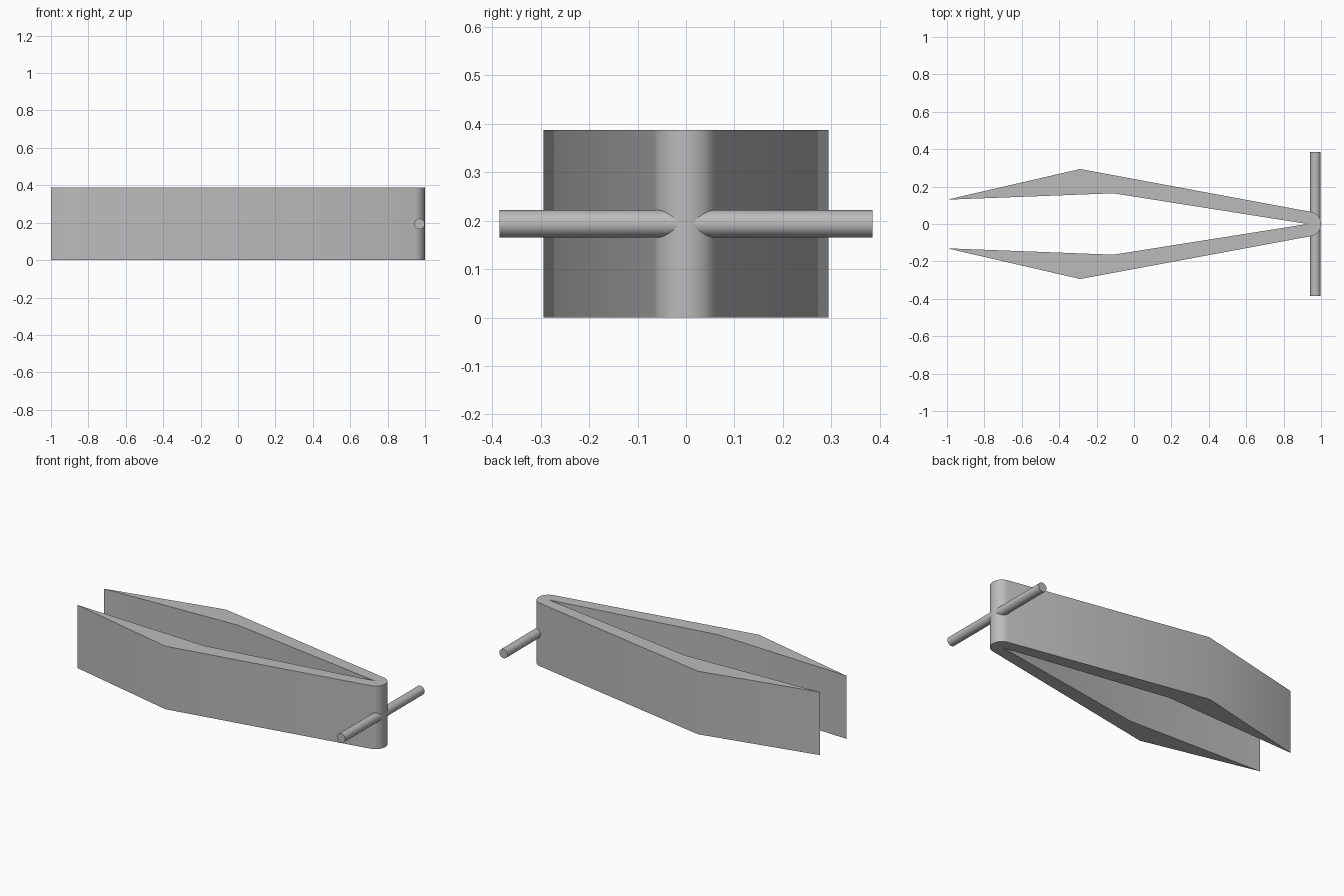
import bpy, bmesh, math

HEIGHT = 0.387
NOSE_X, NOSE_R = 0.934, 0.066

cube = bpy.data.objects.get("Cube")
if cube:
    bpy.data.objects.remove(cube, do_unlink=True)

steel = bpy.data.materials.new("grey_steel")
steel.use_nodes = True
grey = (0.5, 0.5, 0.5, 1)
steel.diffuse_color = grey
steel.node_tree.nodes["Principled BSDF"].inputs["Base Color"].default_value = grey


def finish(obj, name):
    obj.name = obj.data.name = name
    obj.data.materials.append(steel)
    bpy.ops.object.select_all(action='DESELECT')
    obj.select_set(True)
    bpy.context.view_layer.objects.active = obj
    bpy.ops.object.shade_smooth_by_angle(angle=math.radians(30))


# Folded body: half outline, mirrored across the y = 0 plane
tip = (-1.0, 0.13)
start = math.radians(79.5)
steps = 12
arc = [(NOSE_X + NOSE_R * math.cos(start * (1 - i / steps)),
        NOSE_R * math.sin(start * (1 - i / steps))) for i in range(steps)]
half = [(-0.11, 0.164), tip, (-0.288, 0.294)] + arc
outline = ([(0.928, 0)] + half + [(NOSE_X + NOSE_R, 0)]
           + [(x, -y) for x, y in reversed(half)])

bm = bmesh.new()
base = bm.faces.new([bm.verts.new((x, y, 0)) for x, y in outline])
top = bmesh.ops.extrude_face_region(bm, geom=[base])["geom"]
bmesh.ops.translate(bm, vec=(0, 0, HEIGHT),
                    verts=[v for v in top if isinstance(v, bmesh.types.BMVert)])
bmesh.ops.recalc_face_normals(bm, faces=bm.faces)
mesh = bpy.data.meshes.new("body")
bm.to_mesh(mesh)
bm.free()
body = bpy.data.objects.new("body", mesh)
bpy.context.collection.objects.link(body)
finish(body, "folded_body")

# Cross pin through the rounded end
bpy.ops.mesh.primitive_cylinder_add(vertices=32, radius=0.028, depth=0.77,
                                    location=(0.97, 0, HEIGHT / 2),
                                    rotation=(math.pi / 2, 0, 0))
finish(bpy.context.object, "cross_pin")
